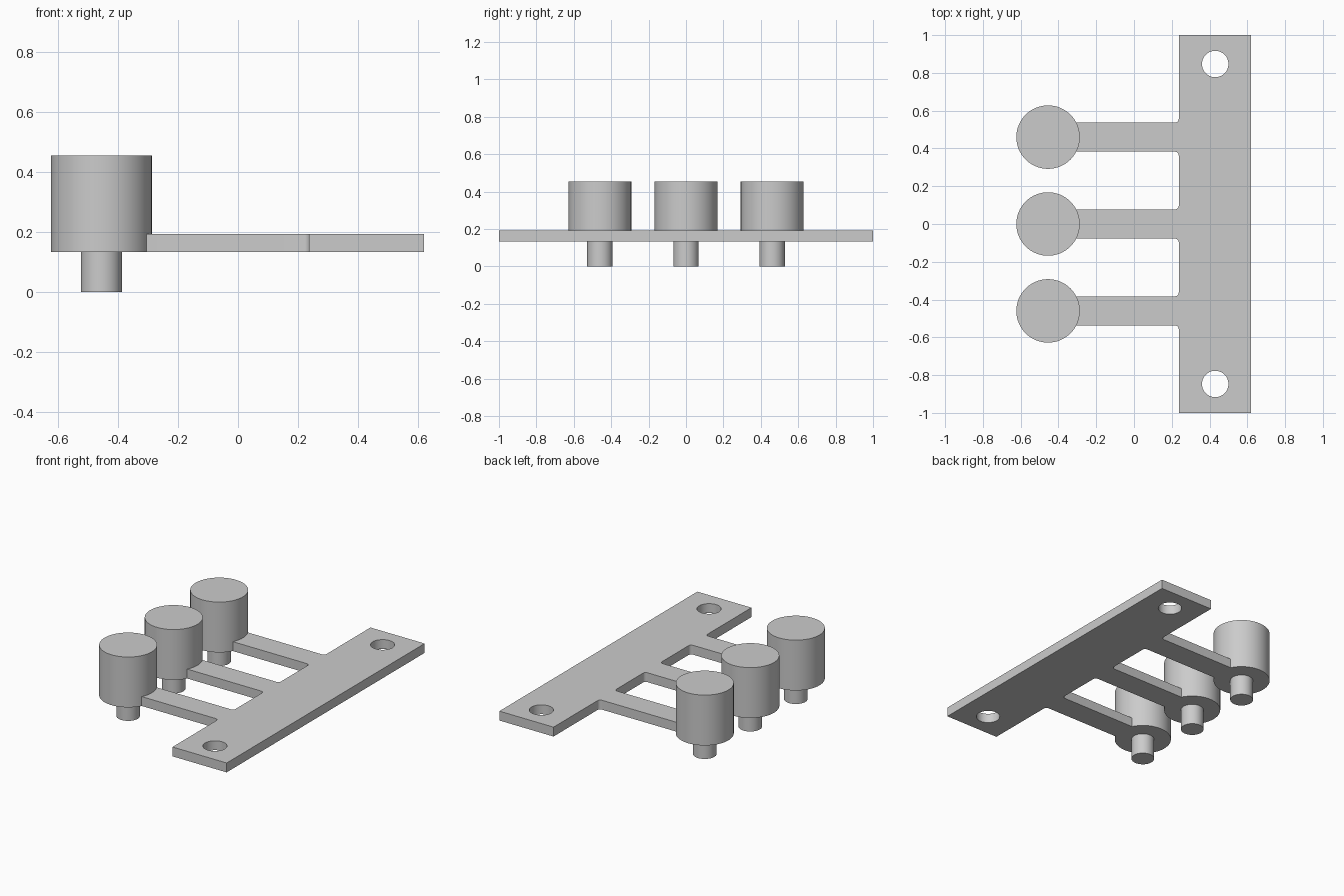
import bpy, bmesh
from math import sin, cos, pi, asin
from mathutils import Matrix

cube = bpy.data.objects.get("Cube")
if cube:
    bpy.data.objects.remove(cube)

# Main dimensions
BASE, PLATE_TOP, KNOB_TOP = 0.133, 0.193, 0.455
BAR_IN, BAR_OUT = 0.237, 0.62
KNOB_X, KNOB_R, PEG_R = -0.455, 0.168, 0.068
ARM_HALF, FILLET = 0.077, 0.02
ARM_YS = (-0.46, 0, 0.46)
HOLE_X, HOLE_Y, HOLE_R = 0.43, 0.847, 0.07

grey = bpy.data.materials.new("plain grey")
grey.use_nodes = True
colour = (0.6, 0.6, 0.6, 1)
grey.diffuse_color = colour
grey.node_tree.nodes["Principled BSDF"].inputs["Base Color"].default_value = colour


def make_object(name, bm):
    bmesh.ops.recalc_face_normals(bm, faces=bm.faces[:])
    mesh = bpy.data.meshes.new(name)
    bm.to_mesh(mesh)
    bm.free()
    mesh.materials.append(grey)
    obj = bpy.data.objects.new(name, mesh)
    bpy.context.collection.objects.link(obj)
    return obj


def smooth(obj):
    bpy.ops.object.select_all(action="DESELECT")
    obj.select_set(True)
    bpy.context.view_layer.objects.active = obj
    bpy.ops.object.shade_smooth_by_angle(angle=pi / 6)


def add_cylinder(bm, x, y, radius, low, high):
    bmesh.ops.create_cone(bm, cap_ends=True, segments=64, radius1=radius,
                          radius2=radius, depth=high - low,
                          matrix=Matrix.Translation((x, y, (low + high) / 2)))


def arc(cx, cy, radius, start, end, steps):
    angles = [start + (end - start) * i / steps for i in range(steps + 1)]
    return [(cx + radius * cos(a), cy + radius * sin(a)) for a in angles]


# Comb-shaped plate: mounting bar, filleted arms ending against the knobs
outline = [(BAR_OUT, -1), (BAR_OUT, 1), (BAR_IN, 1)]
reach = asin(ARM_HALF / KNOB_R)
fx = BAR_IN - FILLET
for y in reversed(ARM_YS):
    edge = ARM_HALF + FILLET
    outline += arc(fx, y + edge, FILLET, 0, -pi / 2, 6)
    outline += arc(KNOB_X, y, KNOB_R - 0.001, reach, -reach, 8)
    outline += arc(fx, y - edge, FILLET, pi / 2, 0, 6)
outline.append((BAR_IN, -1))

bm = bmesh.new()
face = bm.faces.new([bm.verts.new((x, y, BASE)) for x, y in outline])
top = bmesh.ops.extrude_face_region(bm, geom=[face])["geom"]
bmesh.ops.translate(bm, vec=(0, 0, PLATE_TOP - BASE),
                    verts=[v for v in top if isinstance(v, bmesh.types.BMVert)])
plate = make_object("mounting_plate", bm)

# Screw holes through both ends of the bar
bm = bmesh.new()
for y in (-HOLE_Y, HOLE_Y):
    add_cylinder(bm, HOLE_X, y, HOLE_R, BASE - 0.05, PLATE_TOP + 0.05)
cutter = make_object("hole_cutter", bm)
cutter.hide_render = True
cut = plate.modifiers.new("screw_holes", "BOOLEAN")
cut.operation, cut.object, cut.solver = "DIFFERENCE", cutter, "EXACT"
bpy.context.view_layer.objects.active = plate
bpy.ops.object.modifier_apply(modifier=cut.name)
bpy.data.objects.remove(cutter)
smooth(plate)

# Round knobs with narrow pegs underneath
for label, y in zip(("front", "middle", "back"), ARM_YS):
    for part, radius, low, high in (("knob", KNOB_R, BASE, KNOB_TOP),
                                    ("peg", PEG_R, 0, BASE)):
        bm = bmesh.new()
        add_cylinder(bm, KNOB_X, y, radius, low, high)
        smooth(make_object(f"{label}_{part}", bm))
